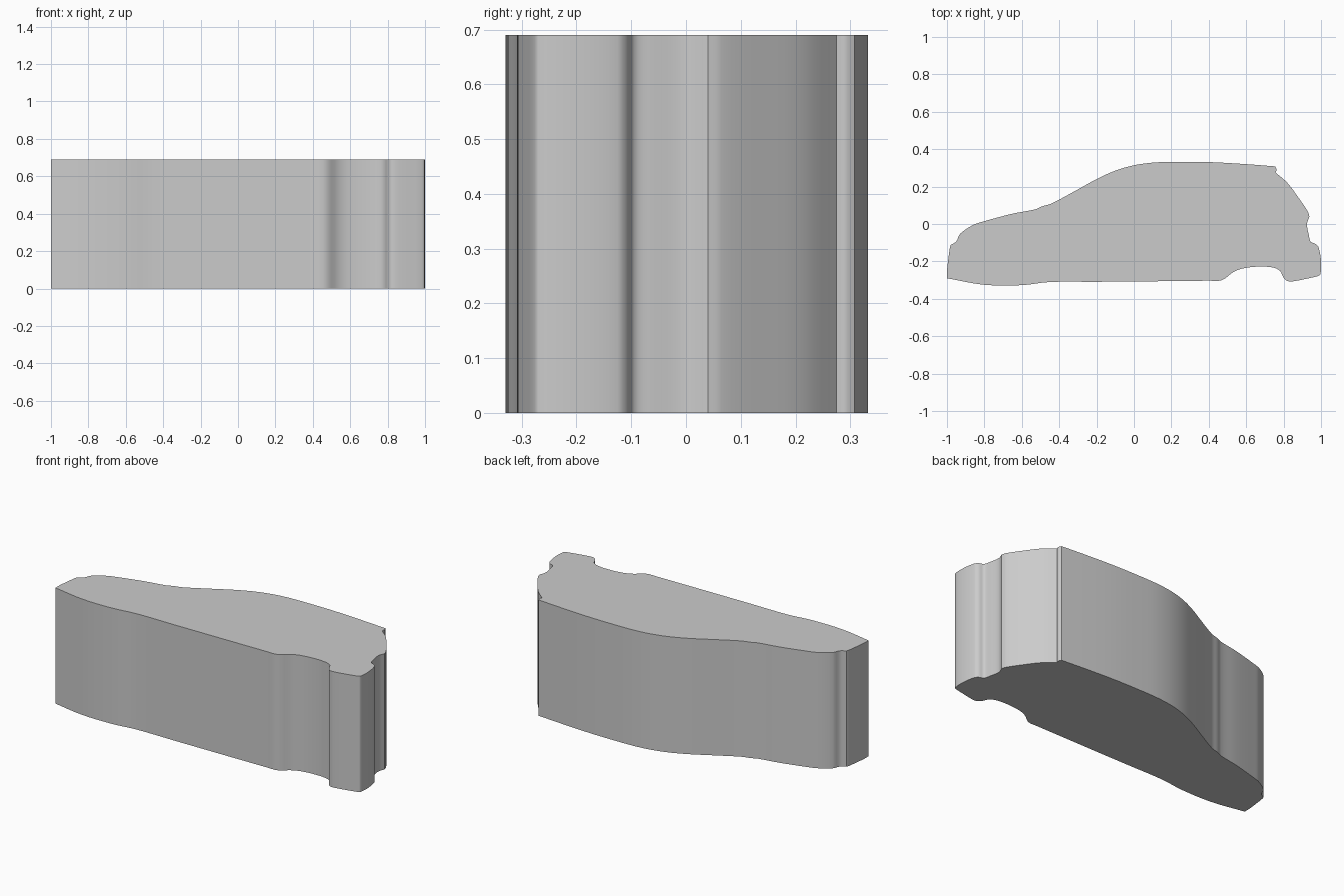
import bpy
import bmesh
import math
from mathutils import Vector

HEIGHT = 0.69
STEPS = 4  # subdivisions between neighbouring profile points

default = bpy.data.objects.get("Cube")
if default:
    bpy.data.objects.remove(default, do_unlink=True)


def make_material(name, colour):
    material = bpy.data.materials.new(name)
    material.use_nodes = True
    material.diffuse_color = colour
    material.node_tree.nodes["Principled BSDF"].inputs["Base Color"].default_value = colour
    return material


def smooth_run(points):
    """Catmull-Rom samples through an open run, leaving out its last point."""
    pts = [Vector(p) for p in points]
    pts = [2 * pts[0] - pts[1]] + pts + [2 * pts[-1] - pts[-2]]
    samples = []
    for a, b, c, d in zip(pts, pts[1:], pts[2:], pts[3:]):
        # tangents limited by the segment length avoid overshoot
        length = (c - b).length
        start = (c - a).normalized() * length
        end = (d - b).normalized() * length
        for i in range(STEPS):
            t = i / STEPS
            samples.append(b * (2 * t**3 - 3 * t**2 + 1) + start * (t**3 - 2 * t**2 + t)
                           + c * (3 * t**2 - 2 * t**3) + end * (t**3 - t**2))
    return samples


# Car silhouette, counter-clockwise, as runs that meet at sharp corners
underside = [(-1, -.29), (-.8, -.325), (-.6, -.327), (-.45, -.31), (-.2, -.309),
             (.4, -.303), (.47, -.3), (.53, -.258), (.58, -.238), (.66, -.228),
             (.74, -.232), (.78, -.25), (.8, -.287), (.82, -.305), (.86, -.305),
             (.98, -.28)]
tail = [(.98, -.28), (.996, -.27), (1, -.2), (.987, -.125), (.972, -.107),
        (.945, -.095), (.935, -.06), (.925, 0), (.938, .04)]
rear_window = [(.938, .04), (.93, .065), (.88, .14), (.82, .22), (.757, .275)]
spoiler = [(.757, .275), (.762, .29), (.755, .308)]
roof_and_hood = [(.755, .308), (.6, .32), (.4, .331), (.2, .332), (.1, .328),
                 (0, .314), (-.1, .285), (-.2, .24), (-.3, .185), (-.44, .11),
                 (-.49, .095), (-.53, .078), (-.65, .055), (-.8, .015), (-.86, -.005),
                 (-.93, -.053), (-.95, -.093), (-.98, -.112)]
nose = [(-.98, -.112), (-.985, -.13), (-1, -.25), (-1, -.29)]

outline = []
for run in (underside, tail, rear_window, spoiler, roof_and_hood, nose):
    outline += smooth_run(run)

# Straight extrusion of the silhouette
bm = bmesh.new()
base = bm.faces.new([bm.verts.new((p.x, p.y, 0)) for p in outline])
extruded = bmesh.ops.extrude_face_region(bm, geom=[base], use_keep_orig=True)
top_verts = [g for g in extruded["geom"] if isinstance(g, bmesh.types.BMVert)]
bmesh.ops.translate(bm, verts=top_verts, vec=(0, 0, HEIGHT))
bmesh.ops.recalc_face_normals(bm, faces=bm.faces)
mesh = bpy.data.meshes.new("car_body")
bm.to_mesh(mesh)
bm.free()

body = bpy.data.objects.new("car_body", mesh)
bpy.context.collection.objects.link(body)
mesh.materials.append(make_material("light grey", (0.6, 0.6, 0.6, 1)))

bpy.context.view_layer.objects.active = body
body.select_set(True)
bpy.ops.object.shade_smooth_by_angle(angle=math.radians(30))
